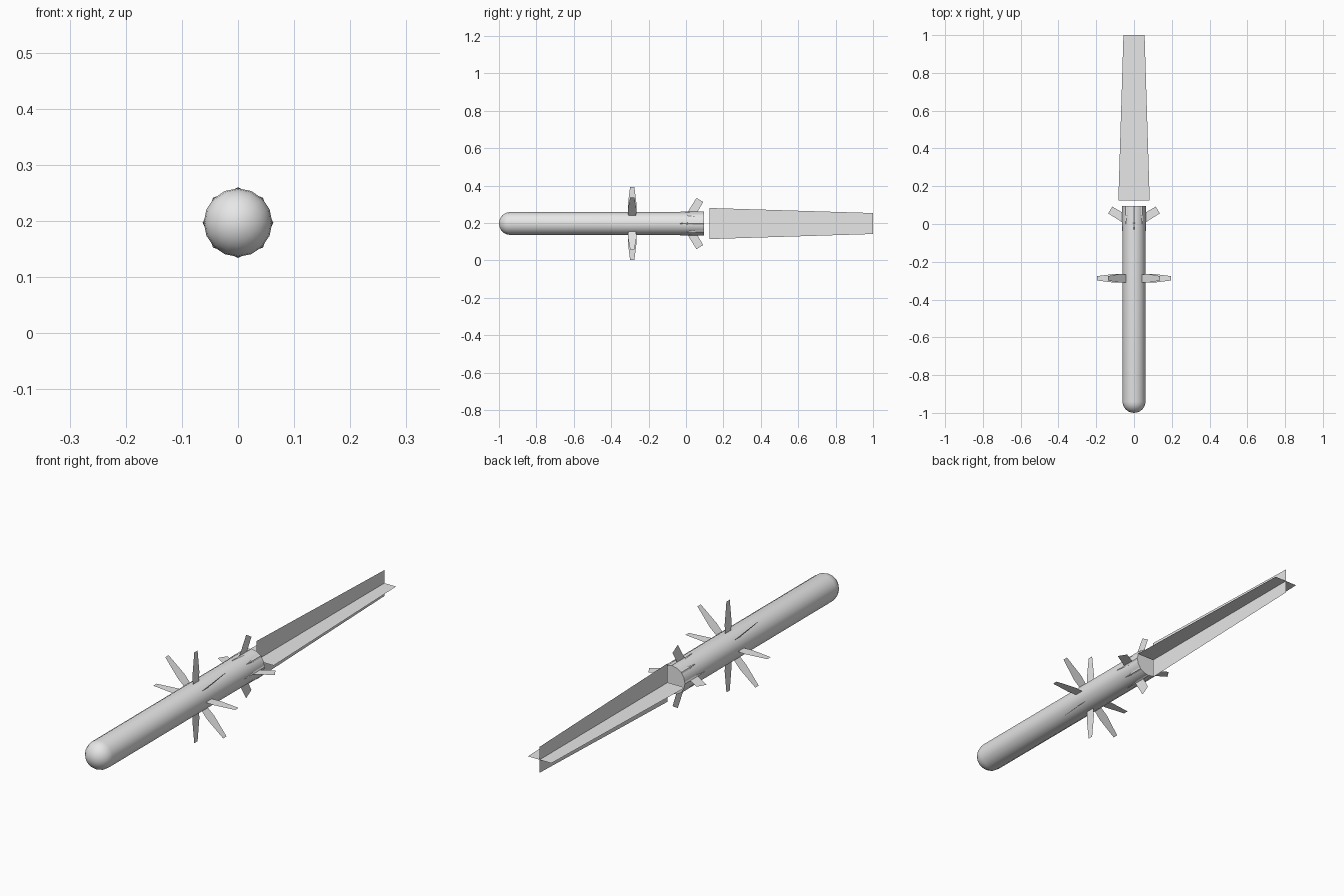
import bpy, bmesh, math
from mathutils import Vector

if "Cube" in bpy.data.objects:
    bpy.data.objects.remove(bpy.data.objects["Cube"])

ZC = 0.197      # height of the body axis
R = 0.061       # body radius
SIDES = 16

grey = bpy.data.materials.new("light grey")
grey.diffuse_color = (0.8, 0.8, 0.8, 1)
grey.use_nodes = True
grey.node_tree.nodes["Principled BSDF"].inputs["Base Color"].default_value = grey.diffuse_color


def finish(bm, name, smooth=False):
    me = bpy.data.meshes.new(name)
    bm.to_mesh(me)
    bm.free()
    me.materials.append(grey)
    ob = bpy.data.objects.new(name, me)
    bpy.context.collection.objects.link(ob)
    if smooth:
        bpy.ops.object.select_all(action='DESELECT')
        ob.select_set(True)
        bpy.context.view_layer.objects.active = ob
        bpy.ops.object.shade_smooth_by_angle(angle=math.radians(40))
    return ob


def polar(r, y, a):
    return Vector((r * math.cos(a), y, ZC + r * math.sin(a)))


def fin_ring(name, count, outline):
    """Flat sheets (radius, y) repeated around the body axis."""
    bm = bmesh.new()
    for i in range(count):
        a = 2 * math.pi * i / count
        bm.faces.new([bm.verts.new(polar(r, y, a)) for r, y in outline])
    return finish(bm, name)


# Body: round nose and straight tube, lathed around the y axis
profile = [(R * math.sin(t), -0.94 - 0.06 * math.cos(t))
           for t in [math.pi / 2 * k / 6 for k in range(1, 7)]] + [(R, 0.095)]
bm = bmesh.new()
rings = [[bm.verts.new(polar(r, y, 2 * math.pi * i / SIDES)) for i in range(SIDES)]
         for r, y in profile]
tip = bm.verts.new((0, -1, ZC))
for i in range(SIDES):
    j = (i + 1) % SIDES
    bm.faces.new((tip, rings[0][i], rings[0][j]))
    for a, b in zip(rings, rings[1:]):
        bm.faces.new((a[i], b[i], b[j], a[j]))
bm.faces.new(rings[-1])
bmesh.ops.recalc_face_normals(bm, faces=bm.faces)
finish(bm, "body", smooth=True)

# Fairings: low tapered ridges under the tail fins
bm = bmesh.new()
for i in range(8):
    a = math.pi / 4 * i
    front = -0.06 if i % 2 == 0 else -0.02
    vs = [bm.verts.new(polar(r, y, a + d)) for r, y, d in (
        (R - 0.002, front, 0), (R - 0.003, 0.095, -0.22), (R + 0.002, 0.095, 0),
        (R - 0.003, 0.095, 0.22), (R + 0.002, front + 0.03, 0))]
    for f in ((0, 1, 4), (1, 2, 4), (2, 3, 4), (3, 0, 4), (3, 2, 1)):
        bm.faces.new([vs[k] for k in f])
bmesh.ops.recalc_face_normals(bm, faces=bm.faces)
finish(bm, "tail_fairings")

# Middle fins and swept tail fins
fin_ring("middle_fins", 8, [(0.055, -0.308), (0.1, -0.311), (0.196, -0.299),
                            (0.196, -0.276), (0.1, -0.264), (0.055, -0.268)])
fin_ring("tail_fins", 4, [(0.055, 0.005), (0.137, 0.056), (0.115, 0.092), (0.055, 0.057)])

# Exhaust plume: two crossed tapering sheets
bm = bmesh.new()
for a in (0, math.pi / 2):
    bm.faces.new([bm.verts.new(polar(r, y, a)) for r, y in
                  ((-0.083, 0.125), (0.083, 0.125), (0.056, 1.0), (-0.056, 1.0))])
finish(bm, "exhaust_plume")
